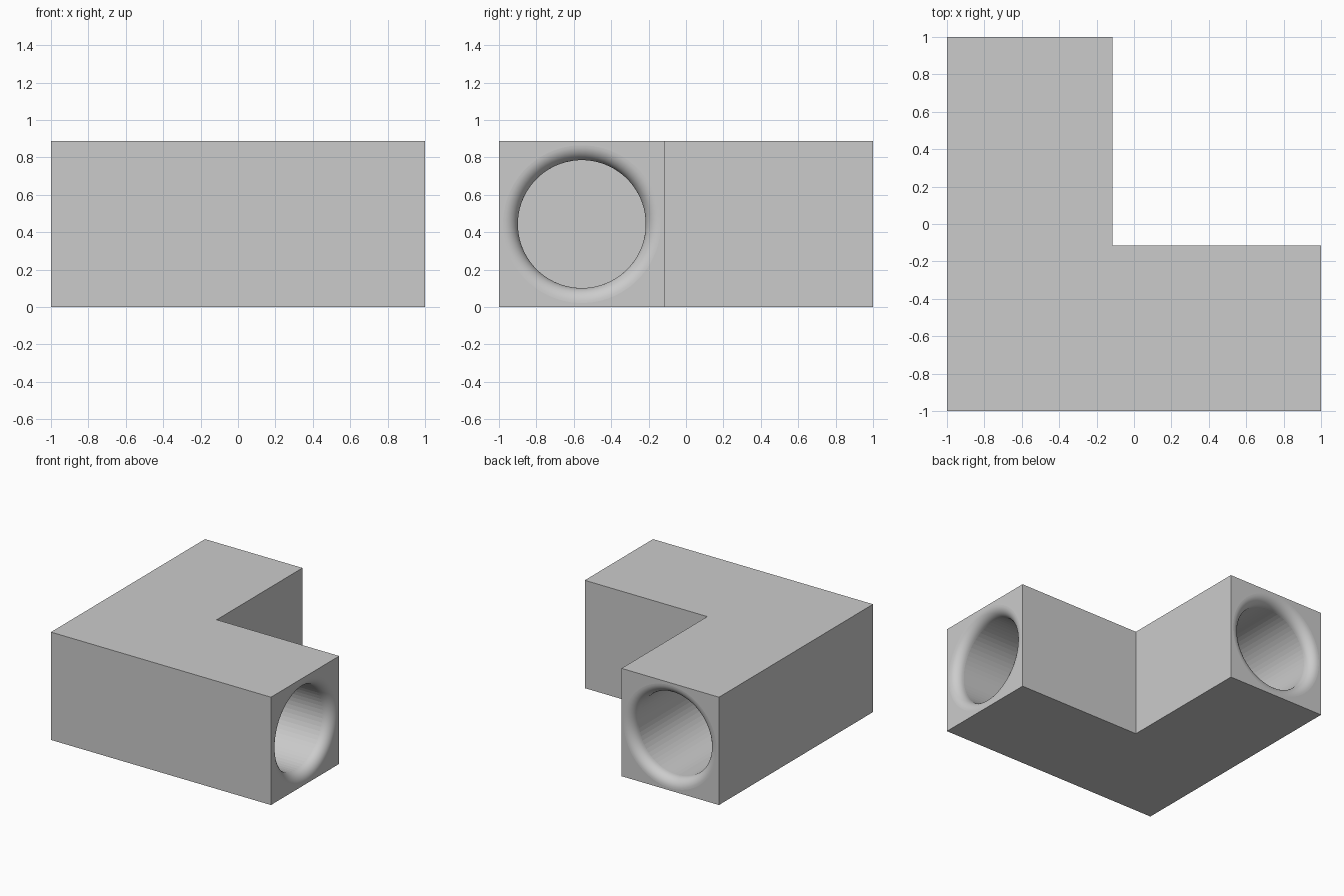
import bpy, bmesh, math
from mathutils import Matrix, Vector

if "Cube" in bpy.data.objects:
    bpy.data.objects.remove(bpy.data.objects["Cube"])

SIZE = 0.886            # square section of each arm
MID = -1 + SIZE / 2     # bore axis offset
BORE, FILLET, END = 0.342, 0.08, -0.9
SIDES, STEPS = 64, 10

grey = bpy.data.materials.new("plain grey")
grey.diffuse_color = (0.6, 0.6, 0.6, 1)
grey.use_nodes = True
grey.node_tree.nodes["Principled BSDF"].inputs["Base Color"].default_value = grey.diffuse_color


def add_object(name, bm):
    bmesh.ops.recalc_face_normals(bm, faces=bm.faces)
    mesh = bpy.data.meshes.new(name)
    bm.to_mesh(mesh)
    bm.free()
    mesh.materials.append(grey)
    obj = bpy.data.objects.new(name, mesh)
    bpy.context.collection.objects.link(obj)
    return obj


# L-shaped block
bm = bmesh.new()
inner = -1 + SIZE
outline = [(-1, -1), (1, -1), (1, inner), (inner, inner), (inner, 1), (-1, 1)]
base = bm.faces.new([bm.verts.new((x, y, 0)) for x, y in outline])
top = bmesh.ops.extrude_face_region(bm, geom=[base])["geom"]
bmesh.ops.translate(bm, vec=(0, 0, SIZE),
                    verts=[v for v in top if isinstance(v, bmesh.types.BMVert)])
block = add_object("corner_block", bm)


def bore_cutter(name, along_y):
    """Blind round bore with a rounded mouth, turned about its axis."""
    profile = [(END, BORE)]
    for i in range(STEPS + 1):
        a = math.pi / 2 * i / STEPS
        profile.append((1 - FILLET + FILLET * math.sin(a),
                        BORE + FILLET * (1 - math.cos(a))))
    profile.append((1.1, BORE + FILLET))
    bm = bmesh.new()
    rings = []
    for x, r in profile:
        angles = [2 * math.pi * (k + 0.5) / SIDES for k in range(SIDES)]
        rings.append([bm.verts.new((x, MID + r * math.cos(a),
                                    SIZE / 2 + r * math.sin(a))) for a in angles])
    for j, (a, b) in enumerate(zip(rings, rings[1:])):
        for k in range(SIDES):
            n = (k + 1) % SIDES
            face = bm.faces.new((a[k], a[n], b[n], b[k]))
            face.smooth = 0 < j <= STEPS     # only the rounded mouth is smooth
    bm.faces.new(rings[0])
    bm.faces.new(rings[-1])
    if along_y:
        for v in bm.verts:
            v.co = Vector((v.co.y, v.co.x, v.co.z))
    cutter = add_object(name, bm)
    cutter.hide_render = True
    cutter.hide_viewport = True
    return cutter


# One bore in each arm, meeting at the corner
for name, along_y in (("side_bore_cutter", False), ("back_bore_cutter", True)):
    mod = block.modifiers.new(name, 'BOOLEAN')
    mod.operation = 'DIFFERENCE'
    mod.solver = 'EXACT'
    mod.object = bore_cutter(name, along_y)
